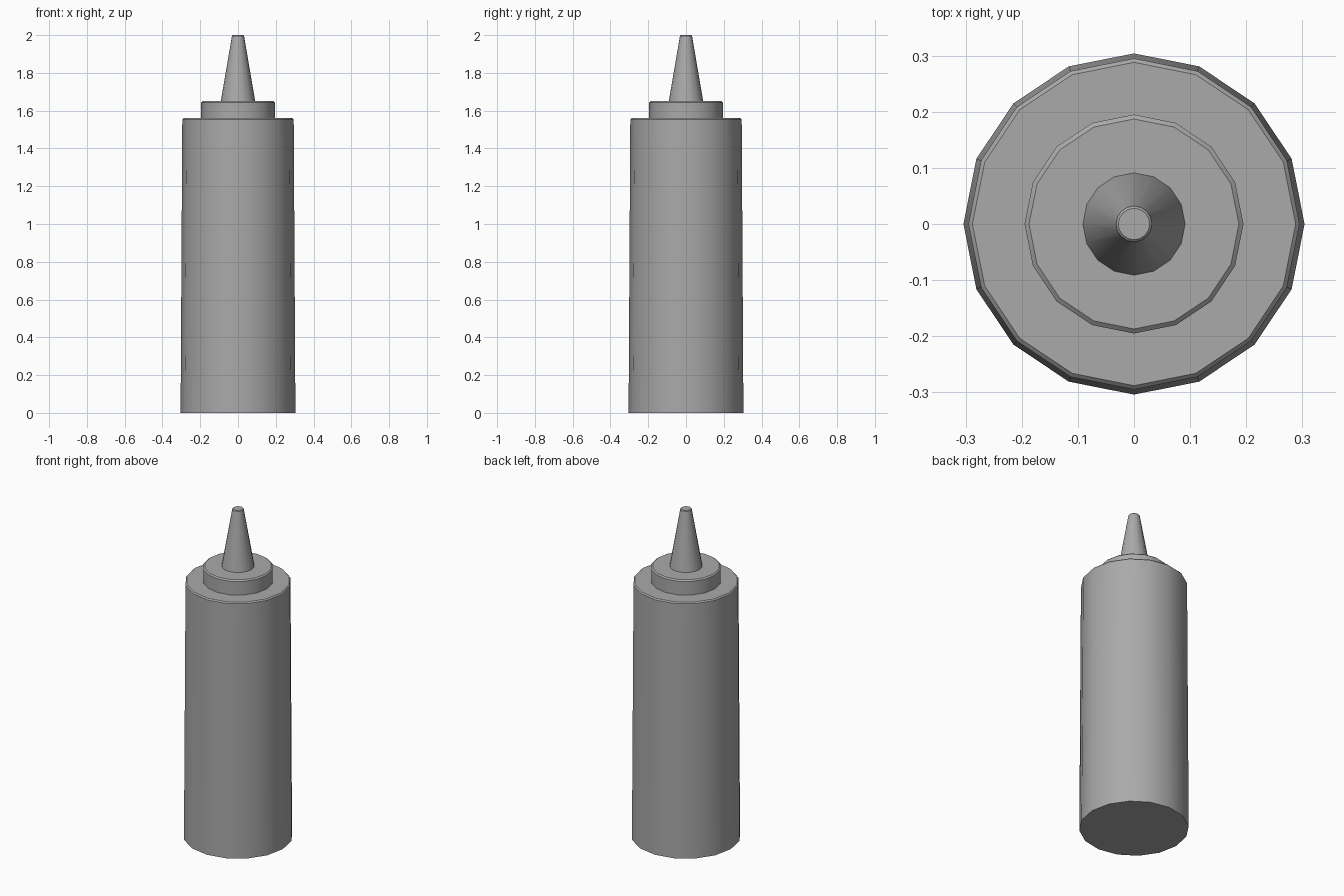
import bpy
import bmesh
from math import cos, sin, pi, radians

SIDES = 16

default = bpy.data.objects.get("Cube")
if default:
    bpy.data.objects.remove(default, do_unlink=True)

# One plain grey plastic
grey = bpy.data.materials.new("grey plastic")
grey.use_nodes = True
colour = (0.4, 0.4, 0.4, 1.0)
grey.diffuse_color = colour
grey.node_tree.nodes["Principled BSDF"].inputs["Base Color"].default_value = colour


def turned(name, profile):
    """Capped solid of revolution from (radius, height) pairs, bottom to top."""
    bm = bmesh.new()
    rings = [[bm.verts.new((r * cos(2 * pi * i / SIDES), r * sin(2 * pi * i / SIDES), z))
              for i in range(SIDES)] for r, z in profile]
    for low, high in zip(rings, rings[1:]):
        for i in range(SIDES):
            j = (i + 1) % SIDES
            bm.faces.new((low[i], low[j], high[j], high[i]))
    bm.faces.new(rings[0][::-1])
    bm.faces.new(rings[-1])
    mesh = bpy.data.meshes.new(name)
    bm.to_mesh(mesh)
    bm.free()
    mesh.materials.append(grey)
    obj = bpy.data.objects.new(name, mesh)
    bpy.context.collection.objects.link(obj)
    bpy.ops.object.select_all(action="DESELECT")
    obj.select_set(True)
    bpy.context.view_layer.objects.active = obj
    bpy.ops.object.shade_smooth_by_angle(angle=radians(30))
    return obj


# Slightly tapered bottle with a chamfered shoulder
turned("bottle_body", [(0.304, 0), (0.295, 1.553), (0.288, 1.56)])

# Screw cap with a chamfered rim
turned("cap", [(0.195, 1.55), (0.195, 1.643), (0.187, 1.65)])

# Tapered nozzle with a small chamfer at the tip
turned("nozzle", [(0.092, 1.645), (0.032, 1.996), (0.028, 2.0)])
